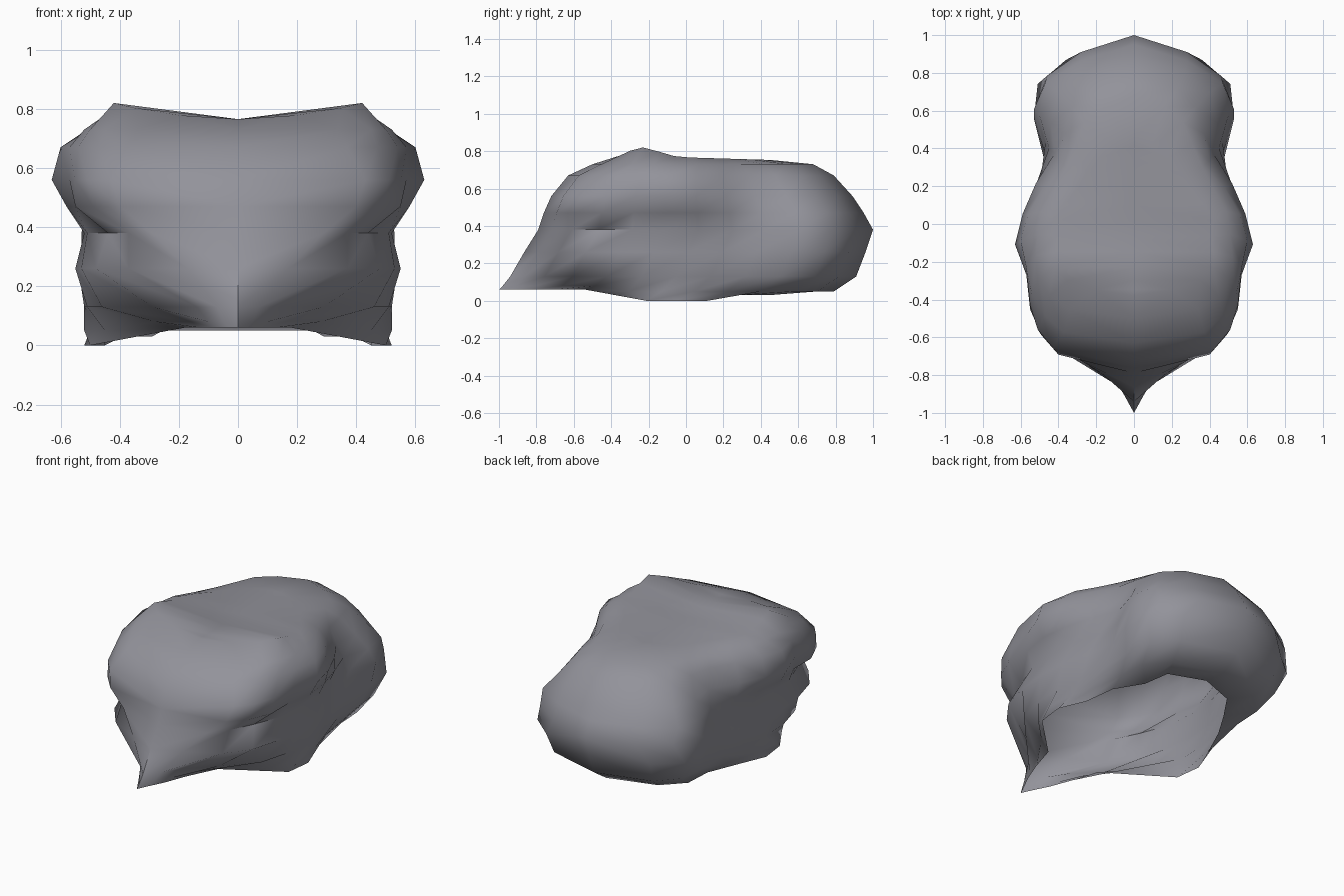
import bpy, bmesh, math

if "Cube" in bpy.data.objects:
    bpy.data.objects.remove(bpy.data.objects["Cube"])

# Fractions of the front-to-back length at which each level's half width is given
T = [.04, .10, .18, .28, .38, .48, .58, .68, .78, .88, .95]

# Horizontal levels of the boulder: height, front y, back y, half widths
LEVELS = [
    (.03, -1.0, .64, [.03, .08, .13, .18, .34, .50, .52, .45, .39, .29, .22]),
    (.05, -.98, .79, [.05, .10, .16, .28, .45, .52, .50, .45, .43, .42, .30]),
    (.13, -.94, .91, [.07, .14, .29, .46, .51, .52, .50, .47, .48, .46, .34]),
    (.26, -.865, .96, [.17, .37, .48, .53, .55, .54, .50, .47, .53, .51, .36]),
    (.38, -.79, 1.0, [.29, .37, .44, .51, .52, .51, .46, .47, .53, .46, .28]),
    (.47, -.76, .95, [.40, .49, .55, .55, .58, .56, .51, .45, .50, .47, .28]),
    (.56, -.72, .89, [.43, .51, .55, .57, .63, .59, .52, .42, .44, .40, .27]),
    (.67, -.63, .79, [.37, .47, .54, .57, .60, .56, .48, .40, .37, .33, .23]),
    (.73, -.50, .68, [.34, .45, .50, .52, .51, .49, .42, .36, .31, .26, .16]),
    (.765, -.38, .45, [.20, .35, .42, .42, .41, .42, .37, .30, .25, .18, .09]),
]

grey = bpy.data.materials.new("stone grey")
grey.diffuse_color = (.29, .29, .325, 1)
grey.use_nodes = True
grey.node_tree.nodes["Principled BSDF"].inputs["Base Color"].default_value = grey.diffuse_color

bm = bmesh.new()
rings = []
last = len(LEVELS) - 1
for i, (z, front, back, widths) in enumerate(LEVELS):
    ring = []
    for t, w in zip([0] + T + [1], [0] + widths + [0]):
        y = front + (back - front) * t
        h = z
        if i == 0 and w > .4:          # feet of the rim reach the ground
            h = 0
        if i == last:                  # two raised shoulders on top, slight fall to the back
            h += .055 * (w / .42) * math.exp(-((y + .24) / .13) ** 2)
            h -= .03 * max(0, y - .05)
        if i < 2 and y < -.45:         # pointed front lip hangs above the ground
            h = .06 + .02 * i
        if i == 0 and t > .94:         # rear edge of the opening lifts
            h = .07
        ring.append(bm.verts.new((w, y, h)))
    rings.append(ring)

# Side wall, open underneath
for a, b in zip(rings, rings[1:]):
    for j in range(len(a) - 1):
        bm.faces.new((a[j], a[j + 1], b[j + 1], b[j]))

# Top cap: strips from the top ring to a centre line
top = rings[-1]
centre = [top[0]] + [bm.verts.new((0, v.co.y, .765 - .03 * max(0, v.co.y)))
                     for v in top[1:-1]] + [top[-1]]
for j in range(len(top) - 1):
    quad = [top[j], top[j + 1], centre[j + 1], centre[j]]
    bm.faces.new(list(dict.fromkeys(quad)))

# Mirror to the left side
half = bm.verts[:] + bm.edges[:] + bm.faces[:]
bmesh.ops.mirror(bm, geom=half, axis='X', merge_dist=.0005)
bmesh.ops.remove_doubles(bm, verts=bm.verts[:], dist=.0005)
bmesh.ops.recalc_face_normals(bm, faces=bm.faces[:])
if max(bm.faces, key=lambda f: f.calc_center_median().z).normal.z < 0:
    bmesh.ops.reverse_faces(bm, faces=bm.faces[:])

mesh = bpy.data.meshes.new("boulder")
bm.to_mesh(mesh)
bm.free()
mesh.materials.append(grey)
boulder = bpy.data.objects.new("boulder", mesh)
bpy.context.collection.objects.link(boulder)
bpy.context.view_layer.objects.active = boulder
boulder.select_set(True)
bpy.ops.object.shade_smooth_by_angle(angle=math.radians(60))
